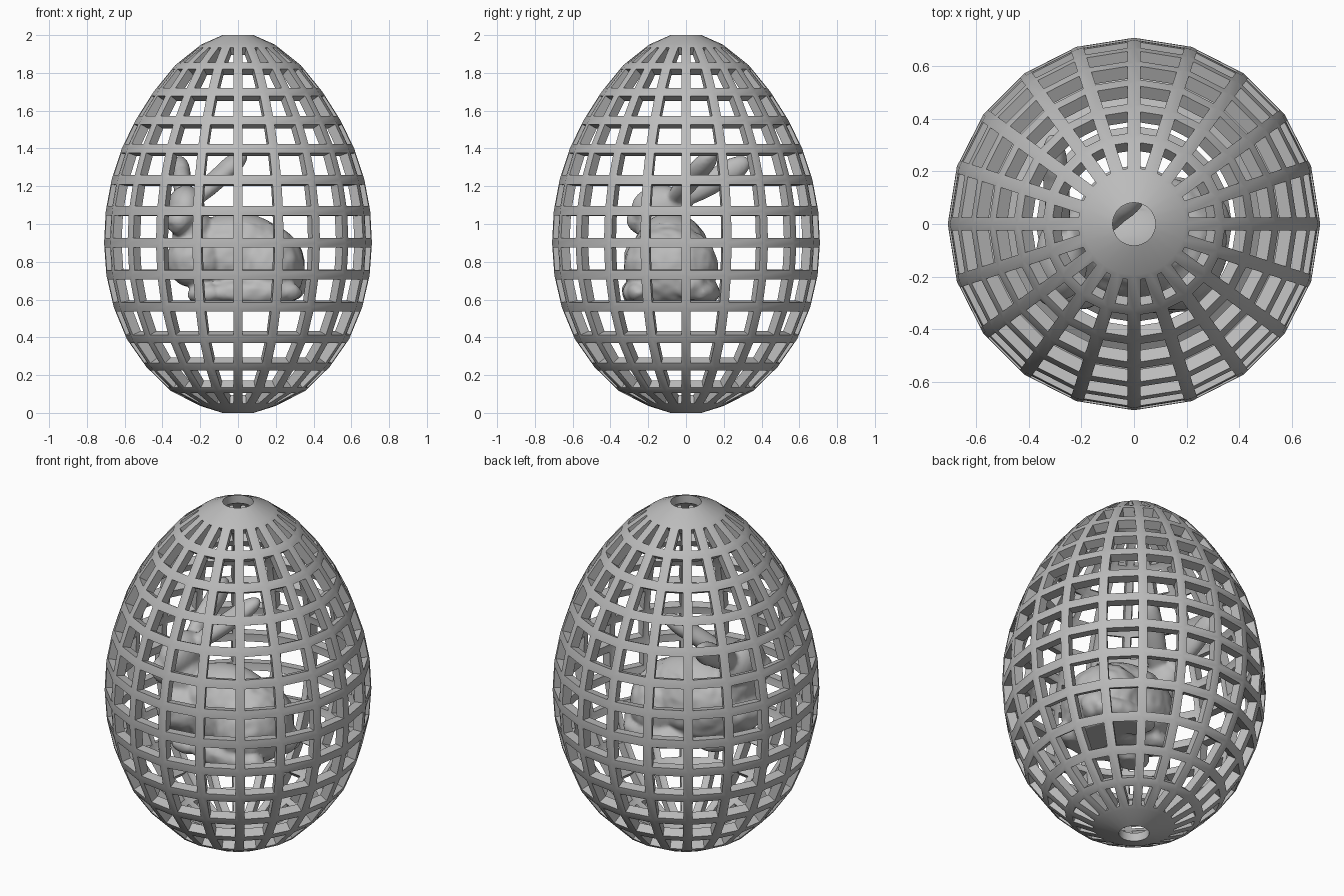
import bpy, bmesh, math
from mathutils import Vector, Matrix, noise

if "Cube" in bpy.data.objects:
    bpy.data.objects.remove(bpy.data.objects["Cube"], do_unlink=True)

grey = bpy.data.materials.new("plain grey")
grey.use_nodes = True
colour = (0.5, 0.5, 0.5, 1)
grey.diffuse_color = colour
grey.node_tree.nodes["Principled BSDF"].inputs["Base Color"].default_value = colour


def make_object(name, bm):
    mesh = bpy.data.meshes.new(name)
    bm.to_mesh(mesh)
    bm.free()
    obj = bpy.data.objects.new(name, mesh)
    bpy.context.collection.objects.link(obj)
    mesh.materials.append(grey)
    return obj


def apply_modifiers(obj):
    bpy.ops.object.select_all(action='DESELECT')
    obj.select_set(True)
    bpy.context.view_layer.objects.active = obj
    for mod in list(obj.modifiers):
        bpy.ops.object.modifier_apply(modifier=mod.name)


# Egg cage: lathe the profile, inset every window and remove it, then thicken
SIDES = 20
HOLE = .082
profile = [(HOLE, 0), (.2, .037), (.355, .116), (.485, .243), (.588, .39), (.658, .56),
           (.697, .73), (.709, .9), (.7, 1.07), (.669, 1.235), (.615, 1.4), (.542, 1.55),
           (.447, 1.7), (.333, 1.84), (.195, 1.95), (HOLE, 2)]
bm = bmesh.new()
rings = []
for r, z in profile:
    rings.append([bm.verts.new((r * math.cos(i * math.tau / SIDES),
                                r * math.sin(i * math.tau / SIDES), z)) for i in range(SIDES)])
windows = []
for row, (low, high) in enumerate(zip(rings, rings[1:])):
    for i in range(SIDES):
        j = (i + 1) % SIDES
        face = bm.faces.new((low[i], low[j], high[j], high[i]))
        if 0 < row < len(profile) - 2:
            windows.append(face)
bm.normal_update()
bmesh.ops.inset_individual(bm, faces=windows, thickness=0.025, use_even_offset=True)
bmesh.ops.delete(bm, geom=windows, context='FACES')
cage = make_object("egg_cage", bm)
solid = cage.modifiers.new("thickness", 'SOLIDIFY')
solid.thickness = 0.052
solid.offset = -1
solid.use_even_offset = True
apply_modifiers(cage)
# Straighten the walls of the two end holes
for v in cage.data.vertices:
    r = v.co.xy.length
    if r < HOLE:
        v.co.x *= HOLE / r
        v.co.y *= HOLE / r
bpy.ops.object.shade_smooth_by_angle(angle=math.radians(30))


# Rabbit: overlapping rounded masses fused into one skin
def blob(bm, centre, radii, direction=None):
    turn = Matrix.Identity(4)
    if direction is not None:
        turn = Vector(direction).to_track_quat('Z', 'Y').to_matrix().to_4x4()
    bmesh.ops.create_icosphere(bm, subdivisions=4, radius=1,
                               matrix=Matrix.Translation(centre) @ turn @ Matrix.Diagonal((*radii, 1)))


def ear(bm, start, end, radii):
    a, b = Vector(start), Vector(end)
    blob(bm, (a + b) / 2, (*radii, (b - a).length / 2), b - a)
    blob(bm, a.lerp(b, .72), (*radii, (b - a).length * .28), b - a)


bm = bmesh.new()
blob(bm, (-.01, -.08, .82), (.3, .21, .24))           # trunk
blob(bm, (.16, -.08, .77), (.195, .25, .22))          # haunches
blob(bm, (-.22, -.16, .81), (.16, .17, .15))          # chest
blob(bm, (-.24, -.13, .95), (.11, .13, .14))          # neck
blob(bm, (-.275, -.13, 1.08), (.1, .16, .125))        # head
blob(bm, (-.31, -.22, 1.02), (.075, .095, .08))       # muzzle
blob(bm, (.29, .02, .68), (.075, .08, .08))           # tail
blob(bm, (.1, -.25, .64), (.24, .09, .075))           # hind feet
blob(bm, (.14, .08, .64), (.2, .1, .075))
blob(bm, (-.16, -.22, .63), (.11, .09, .055))         # front paws
blob(bm, (-.15, -.03, .63), (.11, .09, .055))
ear(bm, (-.27, -.1, 1.09), (.04, .15, 1.38), (.065, .05))
ear(bm, (-.28, -.08, 1.1), (-.31, .34, 1.34), (.05, .065))
rabbit = make_object("rabbit", bm)
remesh = rabbit.modifiers.new("fuse", 'REMESH')
remesh.mode = 'VOXEL'
remesh.voxel_size = 0.012
smooth = rabbit.modifiers.new("soften", 'SMOOTH')
smooth.factor = 0.5
smooth.iterations = 6
apply_modifiers(rabbit)

# Bumpy fur on the body and a flat seat underneath
normals = [v.normal.copy() for v in rabbit.data.vertices]
for v, n in zip(rabbit.data.vertices, normals):
    if v.co.z < 1:
        v.co += n * 0.007 * noise.noise(v.co * 18)
    v.co.z = max(v.co.z, .585)
bpy.ops.object.shade_smooth()
